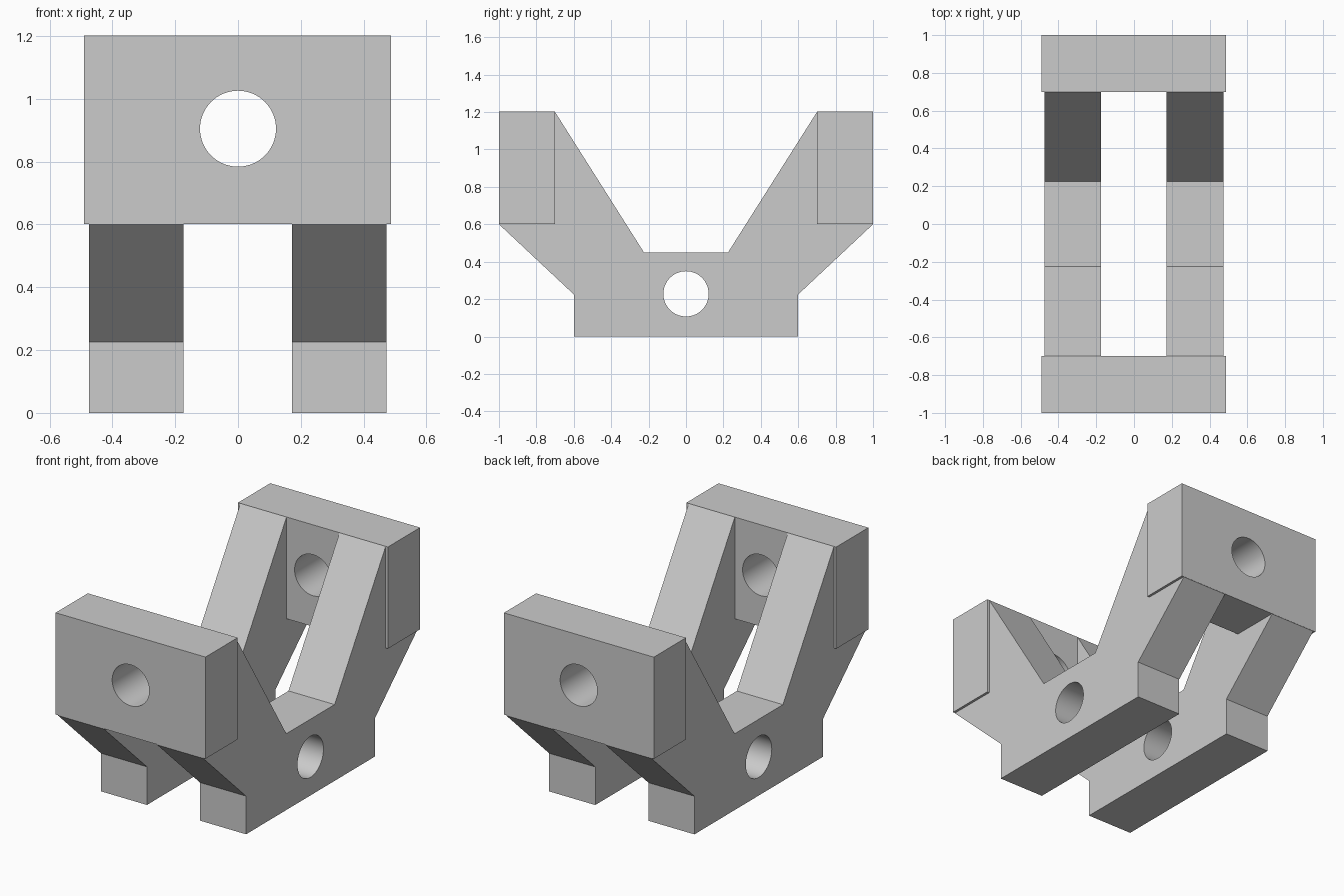
import bpy, bmesh, math
from mathutils import Vector

if "Cube" in bpy.data.objects:
    bpy.data.objects.remove(bpy.data.objects["Cube"])

grey = bpy.data.materials.new("light_grey")
grey.diffuse_color = (0.6, 0.6, 0.6, 1)
grey.use_nodes = True
grey.node_tree.nodes["Principled BSDF"].inputs["Base Color"].default_value = grey.diffuse_color


def prism(name, profile, x0, x1):
    """Extrude a (y, z) profile along x."""
    bm = bmesh.new()
    face = bm.faces.new([bm.verts.new((x0, y, z)) for y, z in profile])
    ext = bmesh.ops.extrude_face_region(bm, geom=[face])
    moved = [v for v in ext["geom"] if isinstance(v, bmesh.types.BMVert)]
    bmesh.ops.translate(bm, verts=moved, vec=(x1 - x0, 0, 0))
    bmesh.ops.recalc_face_normals(bm, faces=bm.faces)
    mesh = bpy.data.meshes.new(name)
    bm.to_mesh(mesh)
    bm.free()
    mesh.materials.append(grey)
    obj = bpy.data.objects.new(name, mesh)
    bpy.context.collection.objects.link(obj)
    return obj


def drill(obj, centre, rotation):
    """Cut a round through-hole and smooth its wall."""
    bpy.ops.mesh.primitive_cylinder_add(vertices=64, radius=0.121, depth=0.8,
                                        location=centre, rotation=rotation)
    cutter = bpy.context.object
    cutter.name = obj.name + "_cutter"
    cutter.data.materials.append(grey)
    bpy.context.view_layer.update()
    mod = obj.modifiers.new("hole", 'BOOLEAN')
    mod.operation = 'DIFFERENCE'
    mod.solver = 'EXACT'
    mod.object = cutter
    bpy.ops.object.select_all(action='DESELECT')
    obj.select_set(True)
    bpy.context.view_layer.objects.active = obj
    bpy.ops.object.modifier_apply(modifier=mod.name)
    bpy.data.objects.remove(cutter)
    bpy.ops.object.shade_smooth_by_angle(angle=math.radians(30))


# Side frames: flat foot with two arms splaying up into the end blocks
half = [(0.6, 0), (0.6, 0.225), (1.0, 0.6), (0.7, 1.2), (0.225, 0.45)]
outline = half + [(-y, z) for y, z in reversed(half)]
for name, x0, x1 in (("left_frame", -0.475, -0.174), ("right_frame", 0.172, 0.473)):
    frame = prism(name, outline, x0, x1)
    drill(frame, Vector(((x0 + x1) / 2, 0, 0.228)), (0, math.pi / 2, 0))

# End blocks joining the arms, each with a hole along y
for name, s in (("front_block", -1), ("back_block", 1)):
    box = [(s * 0.7, 0.602), (s, 0.602), (s, 1.202), (s * 0.7, 1.202)]
    block = prism(name, box, -0.49, 0.488)
    drill(block, Vector((0, s * 0.85, 0.905)), (math.pi / 2, 0, 0))
